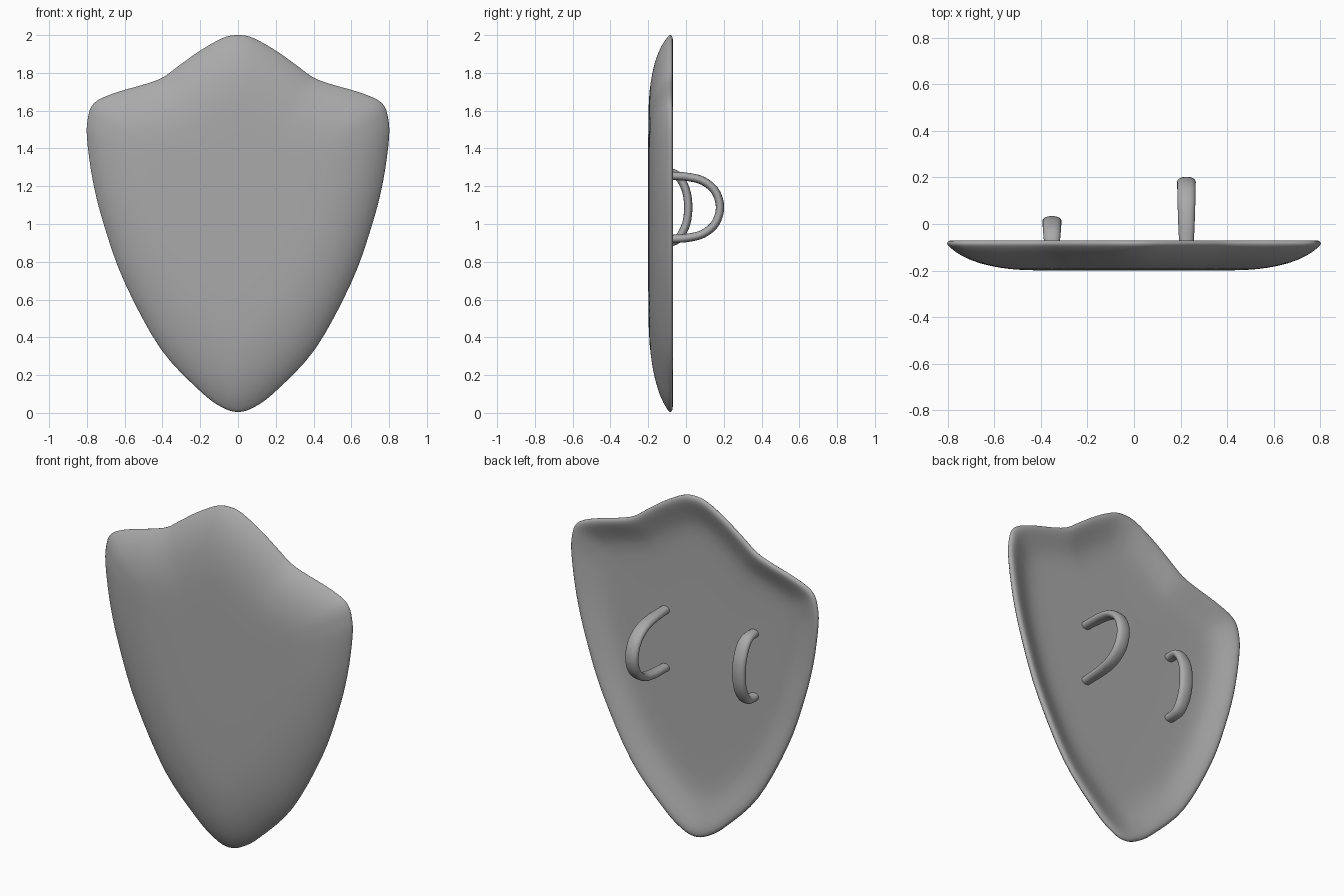
import bpy, bmesh, math
from mathutils import Vector

if "Cube" in bpy.data.objects:
    bpy.data.objects.remove(bpy.data.objects["Cube"], do_unlink=True)

steel = bpy.data.materials.new("grey_metal")
steel.use_nodes = True
GREY = (0.4, 0.4, 0.4, 1)
steel.diffuse_color = GREY
steel.node_tree.nodes["Principled BSDF"].inputs["Base Color"].default_value = GREY


def spline(points, steps, closed=False):
    """Smooth path through the given points."""
    pts = [Vector(p) for p in points]
    n = len(pts)
    out = []
    for i in range(n if closed else n - 1):
        if closed:
            a, b, c, d = (pts[(i + k) % n] for k in (-1, 0, 1, 2))
        else:
            a, b, c, d = (pts[min(max(i + k, 0), n - 1)] for k in (-1, 0, 1, 2))
        for s in range(steps):
            t = s / steps
            out.append(0.5 * (2 * b + (c - a) * t + (2 * a - 5 * b + 4 * c - d) * t ** 2
                              + (3 * b - a - 3 * c + d) * t ** 3))
    return out if closed else out + [pts[-1]]


def loft(name, rings):
    """Skin a list of vertex rings and cap both ends."""
    bm = bmesh.new()
    loops = [[bm.verts.new(p) for p in ring] for ring in rings]
    n = len(loops[0])
    for a, b in zip(loops, loops[1:]):
        for i in range(n):
            j = (i + 1) % n
            bm.faces.new((a[i], a[j], b[j], b[i]))
    bm.faces.new(loops[0])
    bm.faces.new(loops[-1])
    bmesh.ops.recalc_face_normals(bm, faces=bm.faces)
    for f in bm.faces:
        f.smooth = True
    mesh = bpy.data.meshes.new(name)
    bm.to_mesh(mesh)
    bm.free()
    mesh.materials.append(steel)
    obj = bpy.data.objects.new(name, mesh)
    bpy.context.collection.objects.link(obj)
    return obj


# Shield outline: one half from the top peak to the bottom tip, then mirrored
half = [(0, 2), (.08, 1.985), (.2, 1.918), (.31, 1.84), (.4, 1.775), (.5, 1.738),
        (.62, 1.704), (.72, 1.667), (.77, 1.63), (.793, 1.57), (.8, 1.46),
        (.767, 1.22), (.705, .98), (.6, .69), (.41, .34), (.2, .115), (.085, .03), (0, .005)]
outline = spline(half + [(-x, z) for x, z in half[-2:0:-1]], 4, closed=True)

# Shield section: (inset scale, depth) from the front face, round the rim, to the hollow back
section = spline([(.1, -.2), (.4, -.2), (.6, -.197), (.72, -.187), (.83, -.167), (.92, -.137),
                  (.975, -.107), (1, -.086), (.993, -.074), (.975, -.07), (.945, -.075),
                  (.89, -.093), (.82, -.114), (.74, -.125), (.6, -.128), (.1, -.128)], 2)
MIDDLE = 1.1
loft("shield_body", [[(x * s, y, MIDDLE + (z - MIDDLE) * s) for x, z in outline]
                     for s, y in section])


def handle(name, x, arc, width):
    """Flattened strap bowed out from the back; arc holds (y, z offset) for its upper half."""
    centre = 1.088
    path = spline(arc + [(y, -z) for y, z in arc[-2::-1]], 5)
    rings = []
    last = len(path) - 1
    for i, p in enumerate(path):
        along = (path[min(i + 1, last)] - path[max(i - 1, 0)]).normalized()
        out = Vector((-along.y, along.x))
        # narrower where the strap meets the shield
        w = width * (.6 + .4 * math.sin(math.pi * i / last) ** .6)
        ring = []
        for k in range(20):
            a = math.tau * k / 20
            c, s = math.cos(a), math.sin(a)
            q = p + out * .022 * s
            ring.append((x + w * math.copysign(abs(c) ** .8, c), q.x, centre + q.y))
        rings.append(ring)
    return loft(name, rings)


handle("hand_grip", .225, [(-.15, .17), (-.07, .167), (.01, .161), (.09, .14),
                           (.155, .085), (.18, 0)], .04)
handle("arm_strap", -.352, [(-.15, .185), (-.09, .185), (-.05, .172), (-.02, .135),
                            (.004, .075), (.012, 0)], .041)
